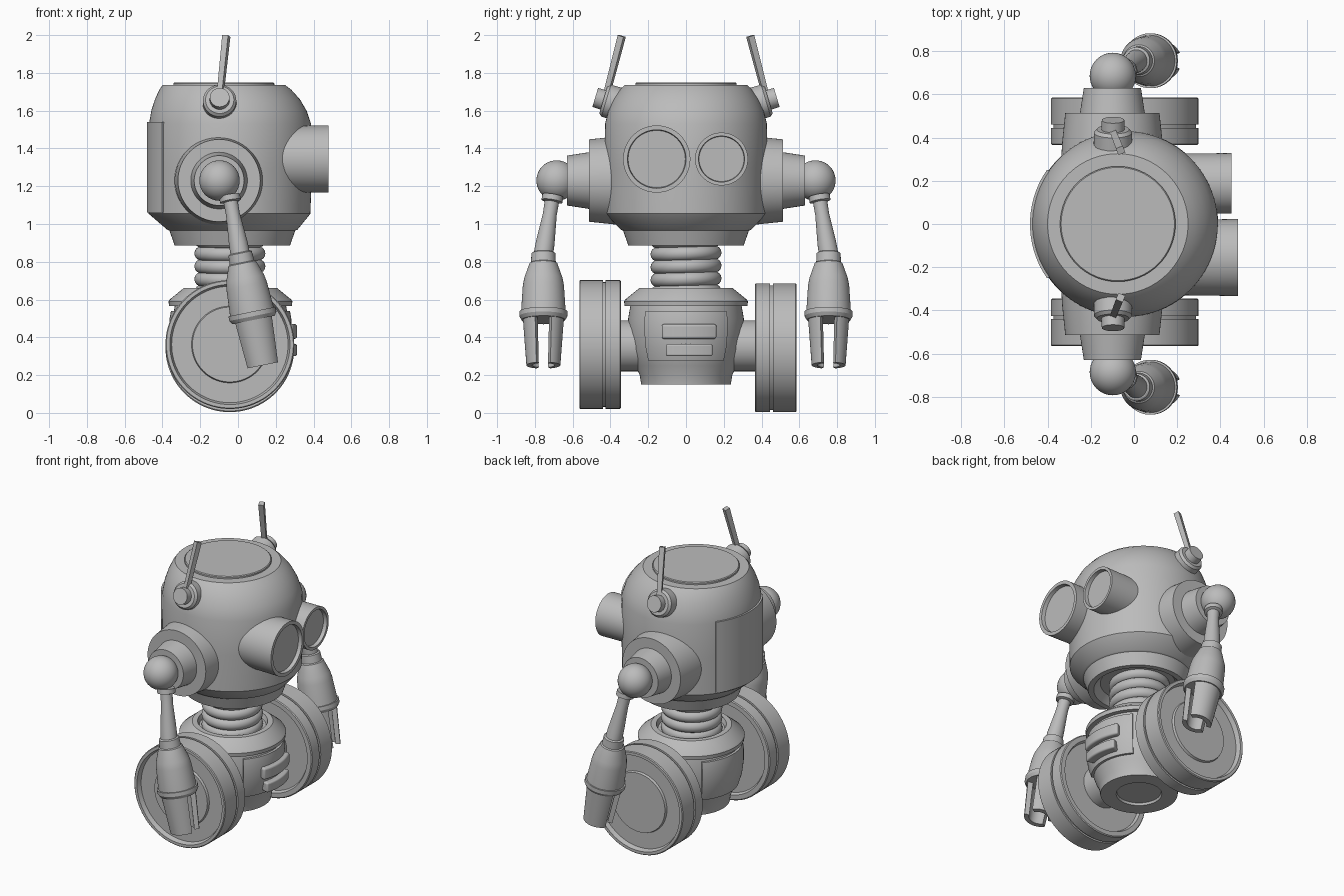
import bpy, bmesh
from math import sin, cos, pi, radians
from mathutils import Matrix, Vector

if "Cube" in bpy.data.objects:
    bpy.data.objects.remove(bpy.data.objects["Cube"])

grey = bpy.data.materials.new("plain grey")
grey.use_nodes = True
grey.diffuse_color = (0.5, 0.5, 0.5, 1)
grey.node_tree.nodes["Principled BSDF"].inputs["Base Color"].default_value = (0.5, 0.5, 0.5, 1)


def finish(name, bm, matrix):
    bmesh.ops.recalc_face_normals(bm, faces=bm.faces)
    mesh = bpy.data.meshes.new(name)
    bm.to_mesh(mesh)
    bm.free()
    mesh.materials.append(grey)
    obj = bpy.data.objects.new(name, mesh)
    bpy.context.collection.objects.link(obj)
    obj.matrix_world = matrix
    bpy.ops.object.select_all(action="DESELECT")
    bpy.context.view_layer.objects.active = obj
    obj.select_set(True)
    bpy.ops.object.shade_smooth_by_angle(angle=radians(30))
    return obj


def at(x, y, z):
    return Matrix.Translation((x, y, z))


def aim(origin, direction):
    """Placement whose local z points along a direction."""
    return at(*origin) @ Vector(direction).to_track_quat("Z", "Y").to_matrix().to_4x4()


def loft(name, rings, matrix=Matrix(), seg=64):
    """Round part through rings of (height, radius, optional x shift)."""
    bm = bmesh.new()
    loops = []
    for h, r, *shift in rings:
        cx = shift[0] if shift else 0
        loops.append([bm.verts.new((cx + r * cos(2 * pi * i / seg), r * sin(2 * pi * i / seg), h))
                      for i in range(seg)])
    for a, b in zip(loops, loops[1:]):
        for i in range(seg):
            j = (i + 1) % seg
            bm.faces.new((a[i], a[j], b[j], b[i]))
    bm.faces.new(loops[0])
    bm.faces.new(loops[-1])
    return finish(name, bm, matrix)


def shell(name, profile, middle, half, matrix, steps=20):
    """Closed (radius, height) profile swept around part of a circle."""
    bm = bmesh.new()
    loops = []
    for i in range(steps + 1):
        a = radians(middle - half + 2 * half * i / steps)
        loops.append([bm.verts.new((r * cos(a), r * sin(a), h)) for r, h in profile])
    n = len(profile)
    for a, b in zip(loops, loops[1:]):
        for i in range(n):
            j = (i + 1) % n
            bm.faces.new((a[i], a[j], b[j], b[i]))
    bm.faces.new(loops[0])
    bm.faces.new(loops[-1])
    return finish(name, bm, matrix)


# Head with a lid and a hollow collar underneath
loft("head", [(0.93, 0.23, -0.03), (0.885, 0.27, -0.03), (0.885, 0.305, -0.03),
              (0.965, 0.333, -0.03), (0.97, 0.345, -0.03), (1.055, 0.429, -0.045),
              (1.3, 0.431, -0.042), (1.53, 0.429, -0.042), (1.6, 0.411, -0.048),
              (1.66, 0.384, -0.056), (1.71, 0.35, -0.067), (1.735, 0.325, -0.075)], seg=96)
loft("head_lid", [(1.72, 0.267), (1.745, 0.267), (1.75, 0.262)], at(-0.075, 0, 0))
shell("head_back_panel", [(0.4, 1.06), (0.438, 1.06), (0.438, 1.54), (0.4, 1.54)],
      180, 35, at(-0.043, 0, 0))

# Eye tubes with recessed lenses
for name, y, r, front in (("right_eye", -0.155, 0.178, 0.48), ("left_eye", 0.188, 0.14, 0.45)):
    loft(name, [(0.1, r * 0.97), (front, r), (front, r * 0.87), (front - 0.025, r * 0.85)],
         aim((0, y, 1.344), (1, 0, 0)))

# Spring neck
loft("neck_core", [(0.6, 0.14), (0.95, 0.14)], at(-0.043, 0, 0))
for i in range(5):
    bpy.ops.mesh.primitive_torus_add(major_radius=0.15, minor_radius=0.038, major_segments=64,
                                     minor_segments=16, location=(-0.043, 0, 0.64 + 0.068 * i),
                                     rotation=(0.03, 0, 0))
    coil = bpy.context.object
    coil.name = "neck_coil"
    coil.data.materials.append(grey)
    bpy.ops.object.shade_smooth()

# Lower body, panels and vents
hips = at(-0.04, 0, 0)
loft("lower_body", [(0.165, 0.135), (0.15, 0.14), (0.15, 0.237), (0.2, 0.245), (0.25, 0.268),
                    (0.33, 0.295), (0.42, 0.306), (0.5, 0.306), (0.565, 0.295), (0.565, 0.325),
                    (0.59, 0.328), (0.6, 0.322), (0.66, 0.248), (0.66, 0.215), (0.63, 0.205)], hips)
for name, angle in (("body_front_panel", 0), ("body_back_panel", 180)):
    shell(name, [(0.25, 0.275), (0.292, 0.275), (0.312, 0.34), (0.322, 0.42), (0.322, 0.5),
                 (0.315, 0.54), (0.25, 0.54)], angle, 43, hips)
for name, low, high, half in (("upper_vent", 0.392, 0.47, 25), ("lower_vent", 0.3, 0.365, 21)):
    vent = shell(name, [(0.28, low), (0.352, low), (0.352, high), (0.28, high)], 3, half, hips)
    bevel = vent.modifiers.new("round", "BEVEL")
    bevel.width = 0.022
    bevel.segments = 4
    bevel.limit_method = "ANGLE"

# Axle
loft("axle", [(-0.37, 0.135), (0.39, 0.135)], aim((-0.04, 0, 0.355), (0, 1, 0)))

for side, s in (("right", -1), ("left", 1)):
    # Grooved wheel with a recessed face and hub
    wheel_y, wheel_z = (0.365, 0.345) if s > 0 else (-0.345, 0.362)
    loft(side + "_wheel", [(0.02, 0.27), (0.02, 0.295), (0, 0.305), (0, 0.335), (0.005, 0.341),
                           (0.08, 0.341), (0.08, 0.33), (0.095, 0.33), (0.095, 0.341),
                           (0.215, 0.341), (0.22, 0.336), (0.22, 0.318), (0.19, 0.308),
                           (0.19, 0.203), (0.205, 0.198)],
         aim((-0.043, wheel_y, wheel_z), (0, s, 0)), 96)

    # Stepped shoulder and ball joint
    loft(side + "_shoulder", [(0.25, 0.24), (0.38, 0.232), (0.513, 0.218), (0.513, 0.15),
                              (0.63, 0.132)], aim((-0.1, 0, 1.23), (0, s, 0)))
    bpy.ops.mesh.primitive_uv_sphere_add(segments=40, ring_count=24, radius=0.107,
                                         location=(-0.098, s * 0.685, 1.23))
    ball = bpy.context.object
    ball.name = side + "_shoulder_ball"
    ball.data.materials.append(grey)
    bpy.ops.object.shade_smooth()

    # Upper arm with a collar
    top, elbow = Vector((-0.045, s * 0.705, 1.15)), Vector((0.012, s * 0.755, 0.84))
    loft(side + "_upper_arm", [(0, 0.056), (0.03, 0.056), (0.035, 0.038), (0.1, 0.037),
                               (0.26, 0.05), (0.34, 0.052)], aim(top, elbow - top), 40)

    # Forearm, cuff and two gripping fingers
    grip = at(*elbow) @ Matrix.Rotation(pi - 0.2, 4, "Y")
    loft(side + "_forearm", [(-0.01, 0.055), (-0.005, 0.063), (0.045, 0.066), (0.05, 0.074),
                             (0.13, 0.102), (0.17, 0.109), (0.31, 0.118), (0.31, 0.127),
                             (0.335, 0.127), (0.355, 0.115), (0.355, 0.09)], grip, 48)
    for name, angle in (("_inner_finger", -90 * s), ("_outer_finger", 90 * s)):
        shell(side + name, [(0.075, 0.34), (0.109, 0.34), (0.09, 0.6), (0.06, 0.6)],
              angle, 66, grip)

    # Antenna socket, stud and square rod
    socket = aim((-0.097, s * 0.38, 1.64), (0, s, 0.3))
    loft(side + "_antenna_socket", [(-0.03, 0.09), (0.045, 0.088), (0.06, 0.075)], socket, 40)
    loft(side + "_antenna_stud", [(0, 0.055), (0.105, 0.052)], socket, 32)
    foot, tip = Vector((-0.098, s * 0.43, 1.65)), Vector((-0.062, s * 0.34, 1.995))
    loft(side + "_antenna_rod", [(0, 0.02), ((tip - foot).length, 0.024)],
         aim(foot, tip - foot) @ Matrix.Rotation(pi / 4, 4, "Z"), 4)
